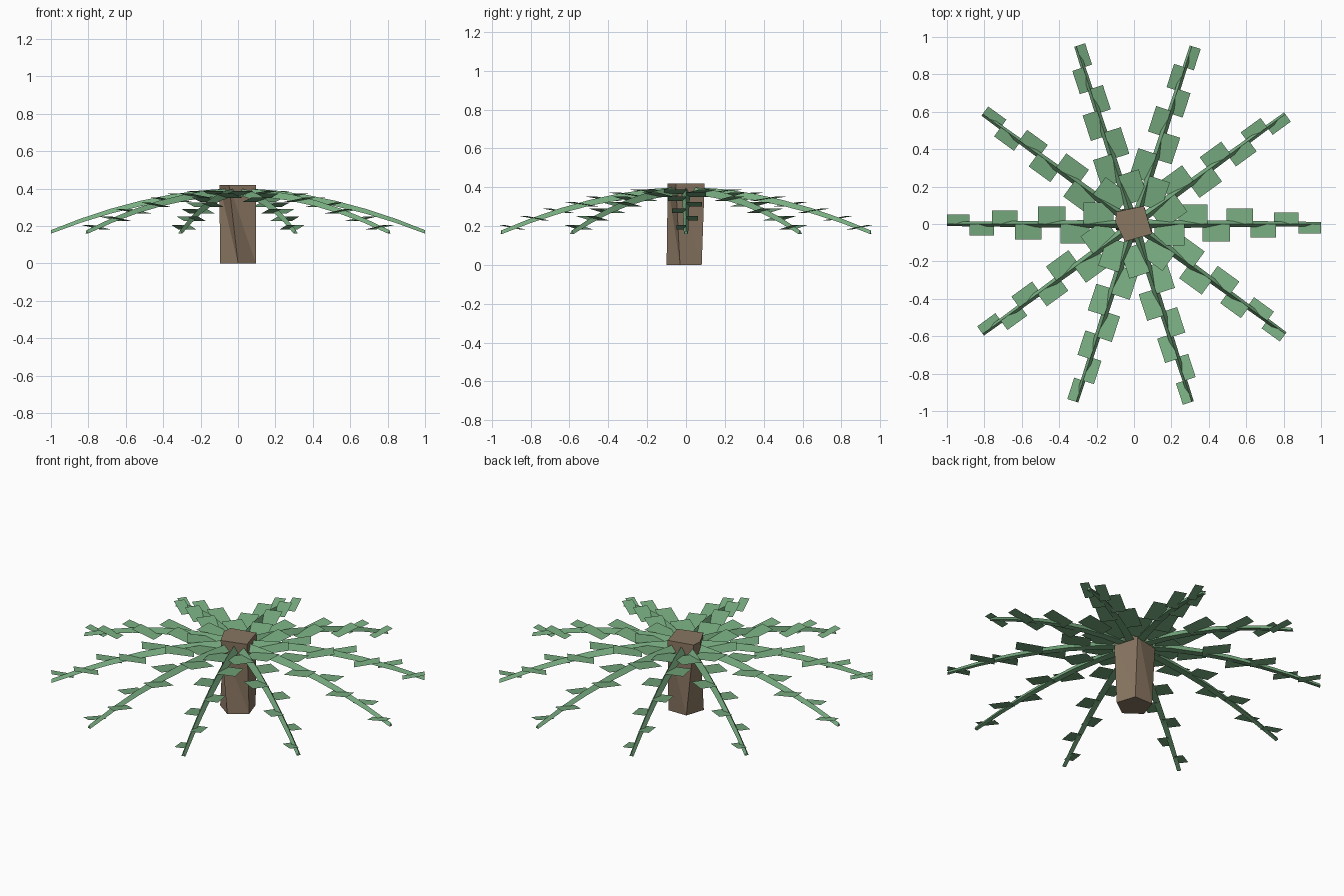
import bpy, math
from mathutils import Vector, Matrix

if "Cube" in bpy.data.objects:
    bpy.data.objects.remove(bpy.data.objects["Cube"])


def make(name, verts, faces, color):
    me = bpy.data.meshes.new(name)
    me.from_pydata([tuple(v) for v in verts], [], faces)
    me.update()
    ob = bpy.data.objects.new(name, me)
    bpy.context.collection.objects.link(ob)
    m = bpy.data.materials.get(name.split("_")[0]) or bpy.data.materials.new(name.split("_")[0])
    m.diffuse_color = color
    m.use_nodes = True
    m.node_tree.nodes["Principled BSDF"].inputs["Base Color"].default_value = m.diffuse_color
    me.materials.append(m)
    return ob


BROWN = (0.25, 0.18, 0.12, 1)
GREEN = (0.19, 0.42, 0.22, 1)

# Slightly twisted five-sided trunk
H = 0.42
bottom = [(0.1 * math.cos(math.radians(270 + 72 * k)),
           0.1 * math.sin(math.radians(270 + 72 * k)), 0) for k in range(5)]
top = [(-0.048, -0.094, H), (0.096, -0.053, H), (0.053, 0.096, H),
       (-0.095, 0.065, H), (-0.1, 0.01, H)]
faces = [tuple(range(4, -1, -1)), tuple(range(5, 10))]
for k in range(5):
    n = (k + 1) % 5
    faces += [(k, n, 5 + k), (n, 5 + n, 5 + k)]
make("trunk", bottom + top, faces, BROWN)


def arc(r):
    return 0.385 - 0.215 * r ** 1.9


# One drooping frond along +x: tapered triangular stem and alternating leaves
def frond_mesh():
    v, f = [], []
    rings = [0.04, 0.2, 0.36, 0.52, 0.68, 0.84, 1.0]
    for r in rings:
        w = 0.024 - 0.013 * r
        z = arc(r)
        v += [(r, w, z - w), (r, -w, z - w), (r, 0, z + w * 0.7)]
    for i in range(len(rings) - 1):
        for k in range(3):
            n = (k + 1) % 3
            f.append((3 * i + k, 3 * i + n, 3 * i + 3 + n, 3 * i + 3 + k))
    f += [(2, 1, 0), tuple(len(v) - 3 + k for k in range(3))]
    for i in range(7):
        r = 0.19 + 0.125 * i
        side = -1 if i % 2 == 0 else 1
        width = 0.13 - 0.085 * r
        half = 0.085 - 0.024 * r
        if i == 6:
            half = 0.06
        z, b = arc(r), len(v)
        tilt = 0.012
        v += [(r - half, 0, z - tilt), (r + half, 0, z + tilt),
              (r + half, side * width, z + tilt), (r - half, side * width, z - tilt)]
        f.append((b, b + 1, b + 2, b + 3) if side > 0 else (b + 3, b + 2, b + 1, b))
    return v, f


verts, fcs = frond_mesh()
for i in range(10):
    rot = Matrix.Rotation(math.radians(36 * i), 4, 'Z')
    make(f"frond_{i + 1}", [rot @ Vector(p) for p in verts], fcs, GREEN)
